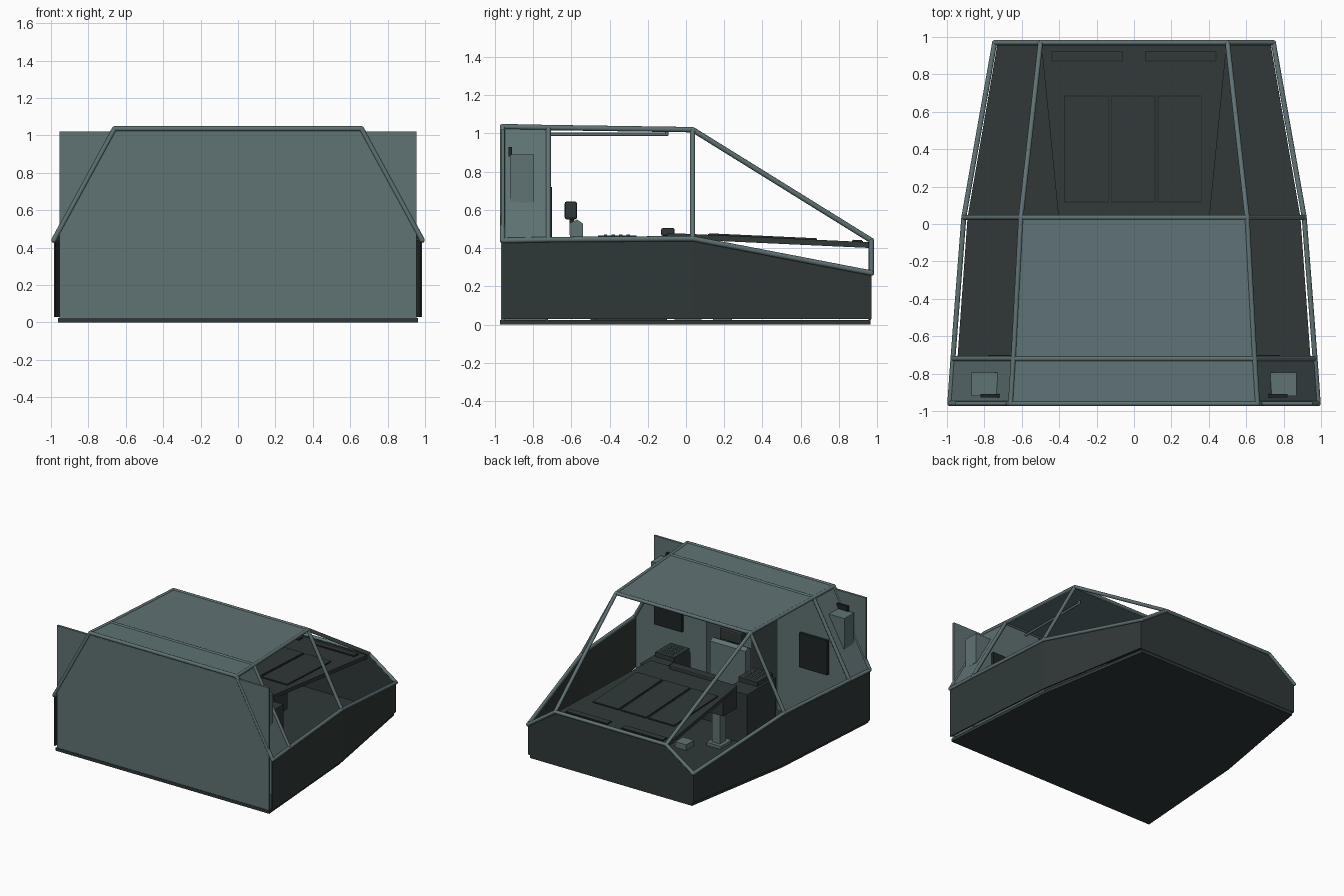
import bpy, bmesh, math
from mathutils import Vector

if "Cube" in bpy.data.objects:
    bpy.data.objects.remove(bpy.data.objects["Cube"])


def material(name, rgb):
    m = bpy.data.materials.new(name)
    m.diffuse_color = (*rgb, 1)
    m.use_nodes = True
    m.node_tree.nodes["Principled BSDF"].inputs["Base Color"].default_value = m.diffuse_color
    return m


GREY = material("grey panel", (0.115, 0.168, 0.173))
DARK = material("dark lining", (0.029, 0.040, 0.039))
BLACK = material("near black trim", (0.014, 0.018, 0.018))


def finish(name, bm, mat):
    bmesh.ops.recalc_face_normals(bm, faces=bm.faces)
    me = bpy.data.meshes.new(name)
    bm.to_mesh(me)
    bm.free()
    me.materials.append(mat)
    ob = bpy.data.objects.new(name, me)
    bpy.context.collection.objects.link(ob)
    return ob


def prism(name, pts, push, mat):
    """Solid made by pushing a flat outline along a vector."""
    bm = bmesh.new()
    a = [bm.verts.new(p) for p in pts]
    b = [bm.verts.new(Vector(p) + Vector(push)) for p in pts]
    bm.faces.new(a)
    bm.faces.new(b)
    n = len(pts)
    for i in range(n):
        j = (i + 1) % n
        bm.faces.new((a[i], a[j], b[j], b[i]))
    return finish(name, bm, mat)


def box(name, x, y, z, mat, bevel=0):
    ob = prism(name, [(x[0], y[0], z[0]), (x[1], y[0], z[0]),
                      (x[1], y[1], z[0]), (x[0], y[1], z[0])],
               (0, 0, z[1] - z[0]), mat)
    if bevel:
        mod = ob.modifiers.new("soft edges", "BEVEL")
        mod.width, mod.segments = bevel, 2
    return ob


def tube(name, pts, mat=GREY, r=0.014):
    """Round bar along a path, with a ball at every joint."""
    bm = bmesh.new()
    pts = [Vector(p) for p in pts]
    for a, b in zip(pts, pts[1:]):
        d = b - a
        res = bmesh.ops.create_cone(bm, cap_ends=True, segments=10,
                                    radius1=r, radius2=r, depth=d.length)
        rot = d.to_track_quat("Z", "Y")
        for v in res["verts"]:
            v.co = rot @ v.co + (a + b) / 2
    for p in pts:
        res = bmesh.ops.create_uvsphere(bm, u_segments=10, v_segments=6, radius=r)
        for v in res["verts"]:
            v.co += p
    ob = finish(name, bm, mat)
    for f in ob.data.polygons:
        f.use_smooth = len(f.vertices) <= 4
    return ob


def span(s, a, b):
    """Mirrored x interval."""
    return tuple(sorted((s * a, s * b)))


# frame stations: y, sill x, sill z, roof x, roof z
ST = [(-0.96, 0.985, 0.44, 0.66, 1.036),
      (-0.72, 0.968, 0.445, 0.645, 1.031),
      (0.035, 0.91, 0.45, 0.605, 1.02),
      (0.97, 0.745, 0.27, 0.50, 0.44)]

# floor slab
prism("floor", [(-0.962, -0.972, 0), (0.962, -0.972, 0), (0.89, 0.035, 0),
                (0.73, 0.965, 0), (-0.73, 0.965, 0), (-0.89, 0.035, 0)],
      (0, 0, 0.025), DARK)

# rear bulkhead: broad rectangular sheet plus crown under the roof
box("rear_bulkhead", (-0.955, 0.955), (-0.968, -0.95), (0.02, 1.02), GREY)
box("bulkhead_crown", (-0.66, 0.66), (-0.967, -0.951), (1.0, 1.036), GREY)

# nose wall
prism("nose_wall", [(-0.74, 0.955, 0.025), (0.74, 0.955, 0.025), (0.74, 0.955, 0.27),
                    (0.5, 0.955, 0.44), (-0.5, 0.955, 0.44), (-0.74, 0.955, 0.27)],
      (0, 0.014, 0), DARK)

# roof sheet, in two bays
for name, a, b in (("rear_roof", ST[0], ST[1]), ("main_roof", ST[1], ST[2])):
    prism(name, [(-a[3], a[0], a[4] - 0.006), (a[3], a[0], a[4] - 0.006),
                 (b[3], b[0], b[4] - 0.006), (-b[3], b[0], b[4] - 0.006)],
          (0, 0, 0.012), GREY)

# cross bars
for i, (y, sx, sz, rx, rz) in enumerate(ST):
    tube("roof_cross_bar", [(-rx, y, rz), (rx, y, rz)])

for s in (-1, 1):
    # side walls, one panel per bay
    for a, b in zip(ST, ST[1:]):
        prism("side_wall", [(s * a[1], a[0], 0.03), (s * b[1], b[0], 0.03),
                            (s * b[1], b[0], b[2]), (s * a[1], a[0], a[2])],
              (-s * 0.01, 0, 0), DARK)
    # frame tubes
    tube("sill_rail", [(s * p[1], p[0], p[2]) for p in ST])
    tube("roof_rail", [(s * p[3], p[0], p[4]) for p in ST])
    for p in ST:
        tube("side_post", [(s * p[1], p[0], p[2]), (s * p[3], p[0], p[4])])

    # sloping panel closing the rear side bay
    a, b = ST[0], ST[1]
    prism("rear_side_panel", [(s * a[1], a[0], a[2]), (s * b[1], b[0], b[2]),
                              (s * b[3], b[0], b[4]), (s * a[3], a[0], a[4])],
          (-s * 0.01, 0, 0), GREY)
    box("outer_box", span(s, 0.73, 0.87), (-0.92, -0.795), (0.64, 0.89), GREY)
    box("box_handle", span(s, 0.72, 0.82), (-0.928, -0.91), (0.88, 0.93), BLACK)

    # partition beside the rear doorway, with its wall screen
    prism("partition", [(s * 0.32, -0.735, 0.025), (s * 0.955, -0.735, 0.025),
                        (s * 0.955, -0.735, 0.445), (s * 0.64, -0.735, 1.025),
                        (s * 0.32, -0.735, 1.025)], (0, 0.012, 0), GREY)
    box("doorway_cheek", span(s, 0.32, 0.332), (-0.95, -0.735), (0.025, 1.025), GREY)
    box("wall_screen", span(s, 0.53, 0.78), (-0.724, -0.70), (0.44, 0.72), BLACK)

    # side consoles with key pads
    box("side_console", span(s, 0.29, 0.48), (-0.47, -0.1), (0.025, 0.43), DARK)
    box("key_pad", span(s, 0.29, 0.46), (-0.46, -0.26), (0.43, 0.466), DARK)
    for i in range(3):
        for j in range(4):
            x, y = 0.325 + i * 0.04, -0.43 + j * 0.04
            box("key", span(s, x, x + 0.018), (y, y + 0.018), (0.466, 0.472), GREY)

    # overhead hand rail
    tube("hand_rail", [(s * 0.45, -0.72, 0.995), (s * 0.45, -0.1, 0.995),
                       (s * 0.45, -0.1, 1.02)], GREY, 0.009)
    # dashboard legs and pedals
    box("dash_leg", span(s, 0.27, 0.34), (-0.03, 0.05), (0.025, 0.32), GREY)
    box("leg_foot", span(s, 0.24, 0.37), (-0.06, 0.08), (0.025, 0.05), GREY)
    box("pedal", span(s, 0.07, 0.17), (0.14, 0.24), (0.025, 0.07), GREY)

# dark door in the rear opening
box("rear_door", (-0.32, -0.08), (-0.74, -0.728), (0.025, 1.02), DARK)


# dashboard deck, sloping down to the nose
def deck_z(y):
    return 0.48 - (y + 0.1) * 0.046


def deck_plate(name, x, y, lift, thick, mat, grow=0.0):
    prism(name, [(x[0], y[0], deck_z(y[0]) + lift), (x[1], y[0], deck_z(y[0]) + lift),
                 (x[1] + grow, y[1], deck_z(y[1]) + lift),
                 (x[0] - grow, y[1], deck_z(y[1]) + lift)], (0, 0, thick), mat)


deck_plate("dash_deck", (-0.39, 0.39), (-0.1, 0.955), -0.03, 0.03, DARK, 0.105)
for x0 in (-0.37, -0.12, 0.13):
    deck_plate("panel_gap", (x0 - 0.004, x0 + 0.234), (0.116, 0.686), 0, 0.003, BLACK)
    deck_plate("deck_panel", (x0, x0 + 0.23), (0.12, 0.682), 0, 0.008, DARK)
for s in (-1, 1):
    deck_plate("vent_rim", span(s, 0.06, 0.44), (0.868, 0.925), 0, 0.005, BLACK)
    deck_plate("vent_strip", span(s, 0.065, 0.435), (0.873, 0.92), 0, 0.009, DARK)
box("instrument_box", (-0.39, 0.39), (-0.09, 0.08), (0.3, 0.455), DARK)
box("instrument_hood", (-0.2, 0.2), (-0.13, -0.06), (0.465, 0.505), DARK, 0.008)

# pilot seat
box("seat_base", (-0.11, 0.11), (-0.5, -0.28), (0.025, 0.16), DARK)
box("seat_cushion", (-0.17, 0.17), (-0.57, -0.2), (0.16, 0.23), GREY, 0.015)
back = prism("seat_back", [(-0.16, -0.6, 0.2), (-0.16, -0.54, 0.2), (-0.16, -0.54, 0.53),
                           (-0.16, -0.57, 0.55), (-0.16, -0.61, 0.53)],
             (0.32, 0, 0), GREY)
box("seat_neck", (-0.04, 0.04), (-0.61, -0.585), (0.5, 0.58), BLACK)
box("headrest", (-0.1, 0.1), (-0.635, -0.57), (0.55, 0.645), DARK, 0.012)
